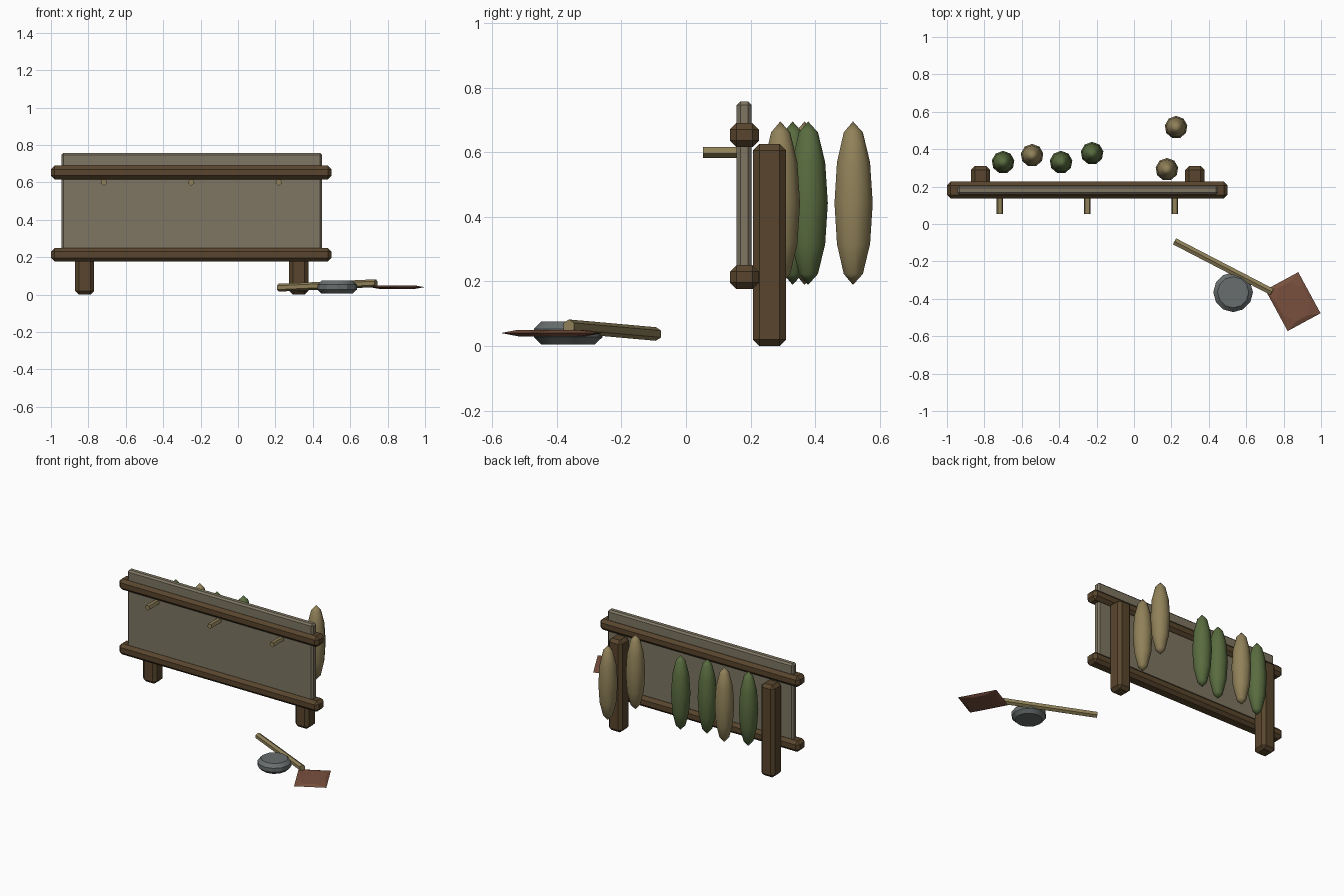
import bpy, bmesh
from math import cos, sin, pi
from mathutils import Vector, Matrix

cube = bpy.data.objects.get("Cube")
if cube:
    bpy.data.objects.remove(cube, do_unlink=True)


def material(name, rgb):
    m = bpy.data.materials.new(name)
    m.use_nodes = True
    m.diffuse_color = (*rgb, 1)
    m.node_tree.nodes["Principled BSDF"].inputs["Base Color"].default_value = (*rgb, 1)
    return m


HIDE = material("grey_hide", (.21, .18, .125))
WOOD = material("dark_wood", (.10, .06, .026))
TAN = material("pale_tan", (.28, .22, .10))
GREEN = material("leaf_green", (.10, .15, .05))
STONE = material("grey_stone", (.14, .155, .155))
RUST = material("rusty_brown", (.19, .08, .047))


def finish(name, bm, mat, smooth=None):
    bmesh.ops.recalc_face_normals(bm, faces=bm.faces)
    mesh = bpy.data.meshes.new(name)
    bm.to_mesh(mesh)
    bm.free()
    mesh.materials.append(mat)
    ob = bpy.data.objects.new(name, mesh)
    bpy.context.collection.objects.link(ob)
    if smooth:
        bpy.ops.object.select_all(action="DESELECT")
        ob.select_set(True)
        bpy.context.view_layer.objects.active = ob
        bpy.ops.object.shade_smooth_by_angle(angle=smooth)
    return ob


def box(name, lo, hi, bevel, mat):
    lo, hi = Vector(lo), Vector(hi)
    bm = bmesh.new()
    bmesh.ops.create_cube(bm, size=1)
    bmesh.ops.scale(bm, vec=hi - lo, verts=bm.verts)
    bmesh.ops.translate(bm, vec=(lo + hi) / 2, verts=bm.verts)
    bmesh.ops.bevel(bm, geom=bm.edges[:], offset=bevel, segments=1, affect="EDGES")
    return finish(name, bm, mat)


def rod(name, a, b, radius, sides, mat, spin=0):
    a, b = Vector(a), Vector(b)
    bm = bmesh.new()
    bmesh.ops.create_cone(bm, cap_ends=True, segments=sides, radius1=radius,
                          radius2=radius, depth=(b - a).length)
    turn = (b - a).to_track_quat("Z", "Y").to_matrix().to_4x4()
    bm.transform(Matrix.Translation((a + b) / 2) @ turn @ Matrix.Rotation(spin, 4, "Z"))
    return finish(name, bm, mat)


# Rack: hide panel held by two rails on two posts
box("hide_panel", (-.945, .157, .2), (.45, .203, .757), .011, HIDE)
for name, z in (("lower_rail", .176), ("upper_rail", .616)):
    box(name, (-1, .136, z), (.5, .226, z + .074), .02, WOOD)
for name, x in (("right_post", -.82), ("left_post", .325)):
    box(name, (x - .051, .207, 0), (x + .051, .31, .625), .02, WOOD)

# Pegs on the front, one corner pointing down
for i, x in enumerate((-.717, -.25, .218)):
    peg = rod(f"peg_{i + 1}", (x, .19, .601), (x, .053, .601), .0185, 5, TAN)
    low = min((v.co.z for v in peg.data.vertices))
    if low > .584:
        peg.data.transform(Matrix.Translation((x, 0, .601)) @ Matrix.Rotation(pi, 4, "Y")
                           @ Matrix.Translation((-x, 0, -.601)))

# Spindle-shaped drying pods behind the rack
pods = ((-.70, .33, GREEN), (-.545, .367, TAN), (-.39, .33, GREEN),
        (-.224, .378, GREEN), (.176, .292, TAN), (.225, .517, TAN))
for i, (x, y, mat) in enumerate(pods):
    bm = bmesh.new()
    bmesh.ops.create_uvsphere(bm, u_segments=9, v_segments=6, radius=1)
    bm.transform(Matrix.Translation((x, y, .442)) @ Matrix.Diagonal((.061, .061, .253, 1)))
    finish(f"pod_{i + 1}", bm, mat, smooth=.8)

# Round flat stone
bm = bmesh.new()
bmesh.ops.create_cone(bm, cap_ends=True, segments=12, radius1=.106, radius2=.106, depth=.07)
rims = [e for e in bm.edges if abs(e.verts[0].co.z - e.verts[1].co.z) < .01]
bmesh.ops.bevel(bm, geom=rims, offset=.022, segments=1, affect="EDGES")
bmesh.ops.translate(bm, vec=(.53, -.365, .04), verts=bm.verts)
finish("flat_stone", bm, STONE, smooth=.5)

# Spade: shaft and thin blade swelling to an octagon in the middle
rod("spade_shaft", (.217, -.093, .037), (.738, -.363, .061), .021, 6, TAN)
bm = bmesh.new()
for sx in (-1, 1):
    for sy in (-1, 1):
        bm.verts.new((sx * .1, sy * .125, 0))
for k in range(8):
    a = (k + .5) * pi / 4
    for z in (-.01, .01):
        bm.verts.new((.088 * cos(a), .11 * sin(a), z))
bmesh.ops.convex_hull(bm, input=bm.verts[:])
bmesh.ops.dissolve_limit(bm, angle_limit=.01, verts=bm.verts[:], edges=bm.edges[:])
axis = Vector((.175, .095, 0)).to_2d()
heading = -axis.angle_signed(Vector((1, 0))) * -1
bm.transform(Matrix.Translation((.85, -.415, .04)) @ Matrix.Rotation(heading, 4, "Z"))
finish("spade_blade", bm, RUST)
